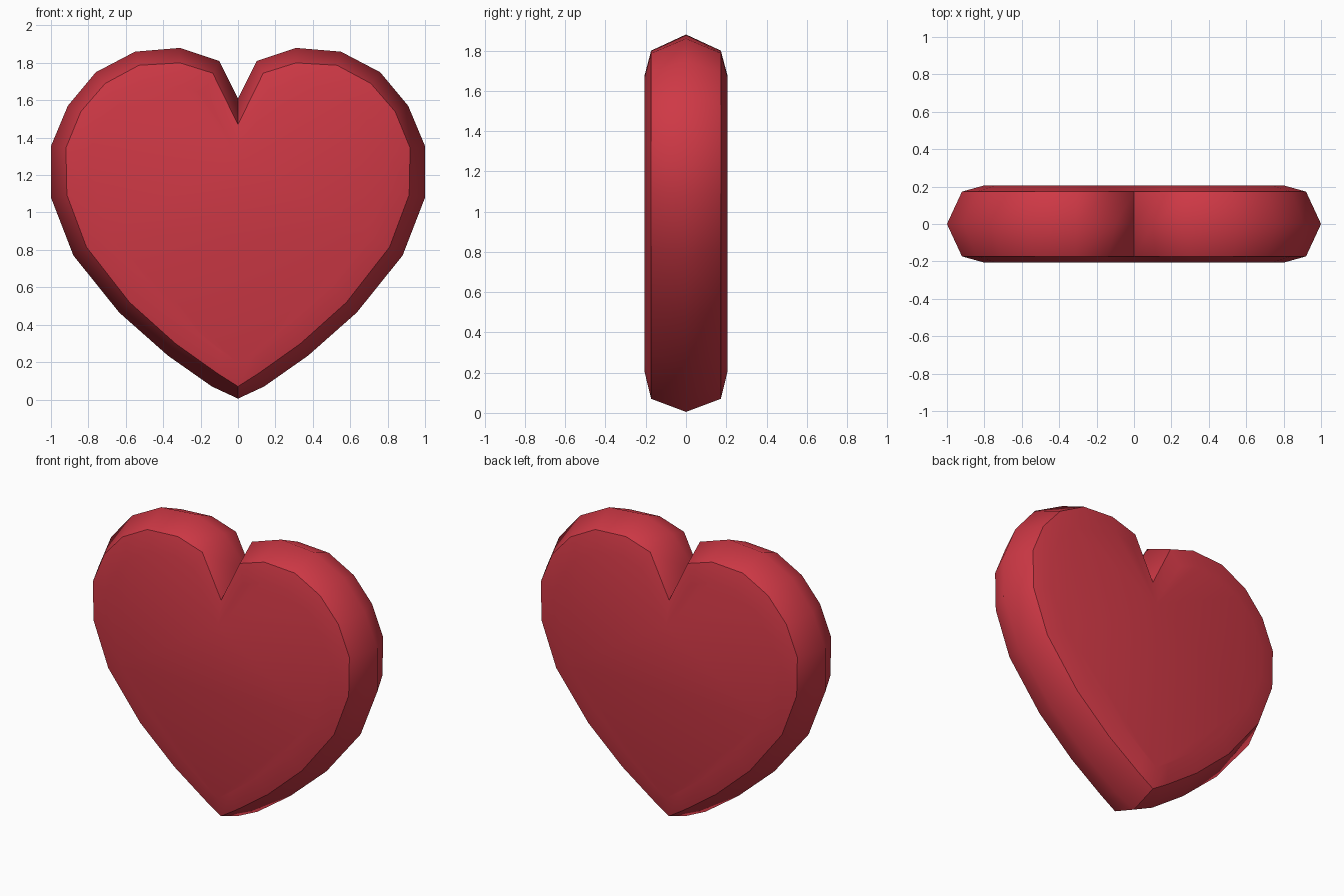
import bpy, bmesh

if "Cube" in bpy.data.objects:
    bpy.data.objects.remove(bpy.data.objects["Cube"])

# Right half of the heart outline, notch to tip: widest rim, bevel ring, face ring
RIM = [(0, 1.61), (.10, 1.81), (.31, 1.88), (.55, 1.86), (.76, 1.75), (.91, 1.57), (1, 1.355),
       (1, 1.08), (.88, .77), (.635, .465), (.375, .235), (.14, .07), (0, .005)]
BEVEL = [(0, 1.47), (.135, 1.745), (.31, 1.80), (.53, 1.787), (.71, 1.69), (.84, 1.54), (.92, 1.345),
         (.915, 1.095), (.81, .815), (.58, .52), (.335, .30), (.11, .14), (0, .07)]
FACE = [(0, 1.31), (.18, 1.63), (.31, 1.68), (.49, 1.67), (.63, 1.59), (.74, 1.47), (.805, 1.32),
        (.80, 1.12), (.70, .88), (.50, .61), (.28, .41), (.09, .26), (0, .20)]

bm = bmesh.new()


def ring(half, y):
    loop = half + [(-x, z) for x, z in half[-2:0:-1]]
    return [bm.verts.new((x, y, z)) for x, z in loop]


# Five rings from front to back, joined into bands
rings = [ring(FACE, -.205), ring(BEVEL, -.173), ring(RIM, 0), ring(BEVEL, .173), ring(FACE, .205)]
n = len(rings[0])
for a, b in zip(rings, rings[1:]):
    for i in range(n):
        j = (i + 1) % n
        bm.faces.new((a[i], a[j], b[j], b[i]))

# Flat front and back
bm.faces.new(rings[0])
bm.faces.new(rings[-1])
bmesh.ops.recalc_face_normals(bm, faces=bm.faces)

# Smooth shading, with creases on the bevel rings and in the notch and tip
for f in bm.faces:
    f.smooth = True
for r in (rings[1], rings[3]):
    for i in range(n):
        bm.edges.get((r[i], r[(i + 1) % n])).smooth = False
for a, b in zip(rings[1:3], rings[2:4]):
    for i in (0, n // 2):
        bm.edges.get((a[i], b[i])).smooth = False

mesh = bpy.data.meshes.new("heart")
bm.to_mesh(mesh)
bm.free()
heart = bpy.data.objects.new("heart", mesh)
bpy.context.collection.objects.link(heart)

mat = bpy.data.materials.new("red")
mat.diffuse_color = (.62, .04, .06, 1)
mat.use_nodes = True
mat.node_tree.nodes["Principled BSDF"].inputs["Base Color"].default_value = mat.diffuse_color
mesh.materials.append(mat)
